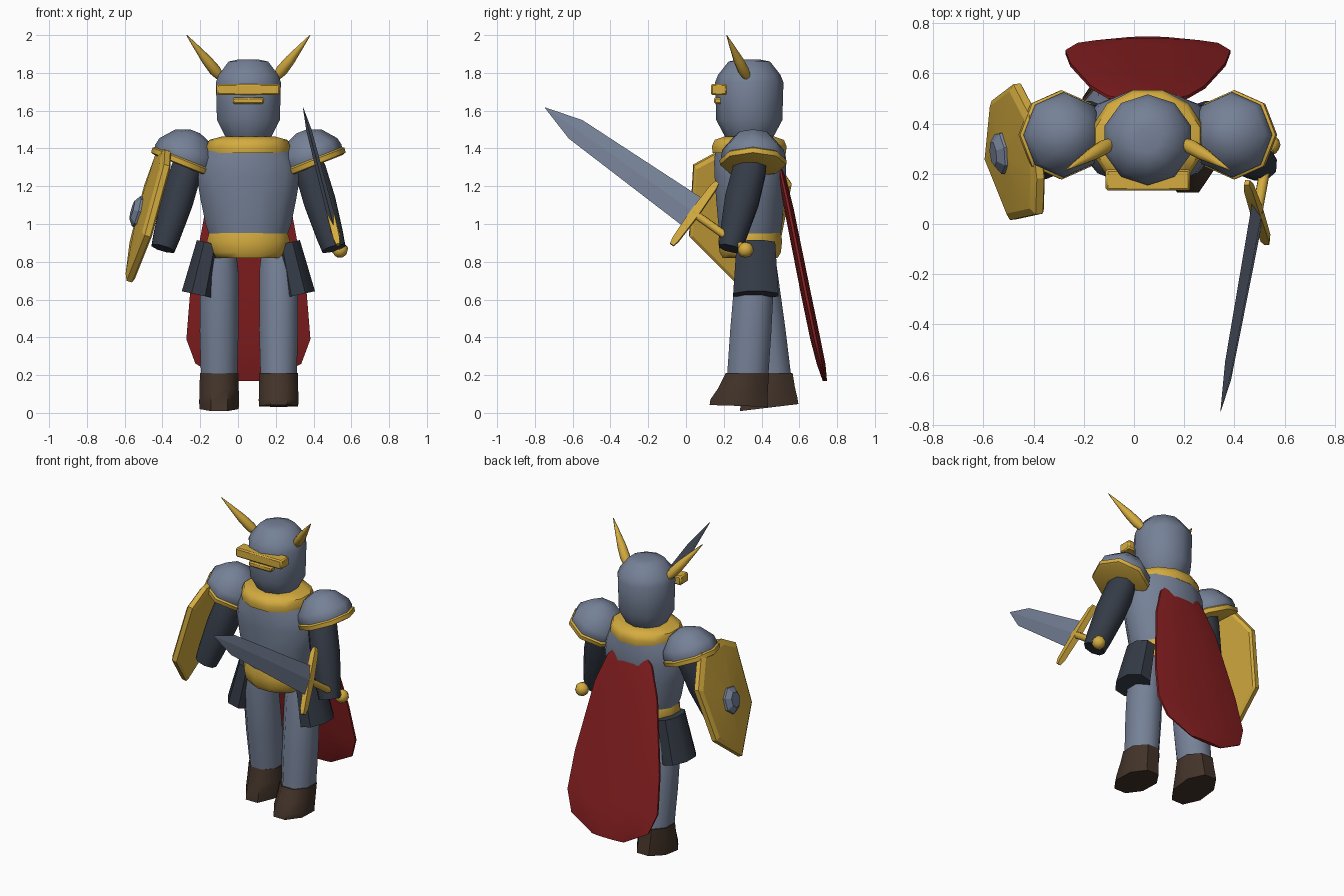
import bpy, bmesh, math
from mathutils import Vector, Matrix

if "Cube" in bpy.data.objects:
    bpy.data.objects.remove(bpy.data.objects["Cube"], do_unlink=True)

CX, CY = 0.055, 0.34  # body axis


def material(name, r, g, b):
    m = bpy.data.materials.new(name)
    m.use_nodes = True
    m.diffuse_color = (r, g, b, 1)
    m.node_tree.nodes["Principled BSDF"].inputs["Base Color"].default_value = (r, g, b, 1)
    return m


steel = material("steel blue", 0.18, 0.22, 0.31)
gold = material("gold", 0.66, 0.41, 0.05)
navy = material("dark navy", 0.035, 0.044, 0.062)
red = material("cape red", 0.25, 0.014, 0.015)
brown = material("boot brown", 0.055, 0.033, 0.022)


def ngon(sides, phase=0.0):
    return [(math.cos(a), math.sin(a)) for a in
            (math.tau * (i + phase) / sides for i in range(sides))]


def frame(origin, axis, hint=(0, 1, 0)):
    """Matrix whose z follows axis and whose y leans to hint."""
    z = Vector(axis).normalized()
    x = Vector(hint).cross(z).normalized()
    m = Matrix((x, z.cross(x), z)).transposed().to_4x4()
    m.translation = Vector(origin)
    return m


def loft(name, mat, layers, outline=None, matrix=Matrix(), angle=50):
    """Skin layers of (x, y, z, x scale, y scale, slope along y)."""
    outline = outline or ngon(10, 0.5)
    bm = bmesh.new()
    rings = []
    for x, y, z, sx, sy, *slope in layers:
        k = slope[0] if slope else 0
        rings.append([bm.verts.new(matrix @ Vector((x + u * sx, y + v * sy, z + k * v * sy)))
                      for u, v in outline])
    n = len(outline)
    for a, b in zip(rings, rings[1:]):
        for i in range(n):
            j = (i + 1) % n
            bm.faces.new((a[i], a[j], b[j], b[i]))
    bm.faces.new(rings[0][::-1])
    bm.faces.new(rings[-1])
    bmesh.ops.recalc_face_normals(bm, faces=bm.faces)
    mesh = bpy.data.meshes.new(name)
    bm.to_mesh(mesh)
    bm.free()
    mesh.materials.append(mat)
    for p in mesh.polygons:
        p.use_smooth = True
    mesh.set_sharp_from_angle(angle=math.radians(angle))
    ob = bpy.data.objects.new(name, mesh)
    bpy.context.collection.objects.link(ob)
    return ob


def limb(name, mat, start, end, profile, outline=None, hint=(0, 1, 0)):
    """Tapered limb; profile holds (fraction along, x radius, y radius)."""
    d = Vector(end) - Vector(start)
    return loft(name, mat, [(0, 0, t * d.length, rx, ry) for t, rx, ry in profile],
                outline, frame(start, d, hint))


def stack(name, mat, profile, y=CY, outline=None):
    """Upright body part on the body axis; profile holds (z, x radius, y radius)."""
    return loft(name, mat, [(CX, y, z, rx, ry) for z, rx, ry in profile], outline)


def bar(name, mat, w, d, h, centre):
    ob = loft(name, mat, [(0, 0, -h / 2, w / 2, d / 2), (0, 0, h / 2, w / 2, d / 2)],
              [(-1, -1), (1, -1), (1, 1), (-1, 1)], Matrix.Translation(centre), 30)
    bevel = ob.modifiers.new("soft edge", "BEVEL")
    bevel.width = 0.008
    bevel.segments = 1


# Head
head_outline = ngon(10, 0.5)
stack("helmet", steel, [(1.45, 0.12, 0.12), (1.475, 0.135, 0.135), (1.55, 0.175, 0.175),
                        (1.75, 0.181, 0.181), (1.79, 0.165, 0.165), (1.86, 0.11, 0.11),
                        (1.872, 0.05, 0.05)], 0.335, head_outline)
bar("visor_brow", gold, 0.335, 0.085, 0.06, (CX, 0.175, 1.712))
bar("visor_lower", gold, 0.165, 0.06, 0.034, (CX, 0.178, 1.653))

# Body
body_outline = ngon(12, 0.5)
stack("collar", gold, [(1.375, 0.225, 0.2), (1.41, 0.23, 0.205), (1.445, 0.215, 0.19),
                       (1.462, 0.15, 0.14)], 0.335, body_outline)
stack("torso", steel, [(0.93, 0.21, 0.165), (1.0, 0.235, 0.175), (1.13, 0.262, 0.187),
                       (1.25, 0.283, 0.195), (1.33, 0.265, 0.198), (1.4, 0.225, 0.19)],
      CY, body_outline)
stack("belt", gold, [(0.82, 0.185, 0.15), (0.85, 0.215, 0.168), (0.91, 0.228, 0.175),
                     (0.955, 0.215, 0.168)], CY, body_outline)

# Cape
loft("cape", red, [(CX, y, z, w, t) for y, z, w, t in [
    (0.5, 1.31, 0.12, 0.012), (0.505, 1.26, 0.165, 0.022), (0.545, 1.08, 0.235, 0.026),
    (0.635, 0.63, 0.32, 0.028), (0.685, 0.39, 0.34, 0.028), (0.715, 0.26, 0.29, 0.024),
    (0.735, 0.17, 0.12, 0.012)]], ngon(12, 0.5))

# Mirrored parts: horns, shoulders, arms, hip guards
for s, side in ((1, "left"), (-1, "right")):
    limb(side + "_horn", gold, (CX + s * 0.15, 0.32, 1.78), (CX + s * 0.327, 0.215, 2.0),
         [(0, 0.022, 0.022), (0.15, 0.031, 0.031), (0.4, 0.027, 0.027),
          (0.75, 0.013, 0.013), (1, 0.002, 0.002)], ngon(8))
    shoulder = frame((CX + s * 0.348, 0.355, 1.325), (-s * 0.37, 0, 0.93))
    loft(side + "_pauldron", steel, [(0, 0, h, r, r) for h, r in [
        (0, 0.163), (0.035, 0.17), (0.075, 0.162), (0.15, 0.1), (0.178, 0.03)]],
        ngon(8), shoulder)
    loft(side + "_pauldron_rim", gold, [(0, 0, h, r, r) for h, r in [
        (-0.018, 0.155), (-0.012, 0.175), (0.014, 0.178), (0.024, 0.165)]],
        ngon(8), shoulder)
    limb(side + "_arm", navy, (CX + s * 0.3, 0.36, 1.38), (CX + s * 0.452, 0.232, 0.87),
         [(0, 0.07, 0.08), (0.2, 0.09, 0.095), (0.5, 0.092, 0.098),
          (0.85, 0.078, 0.077), (1, 0.068, 0.065)], ngon(8, 0.5))
    limb(side + "_hip_guard", navy, (CX + s * 0.205, 0.37, 0.9), (CX + s * 0.265, 0.37, 0.625),
         [(0, 0.075, 0.11), (1, 0.097, 0.13)], ngon(8, 0.5))

# Legs in a striding pose: hip, ankle, sole centre, sole slope
for side, x, hip_y, ankle_y, sole_y, sole_z, slope in (
        ("left", 0.215, 0.37, 0.325, 0.28, 0.037, -0.03),
        ("right", -0.1, 0.37, 0.45, 0.44, 0.028, 0.12)):
    limb(side + "_leg", steel, (x, hip_y, 0.83), (x, ankle_y, 0.17),
         [(0, 0.1, 0.1), (0.12, 0.11, 0.112), (0.6, 0.111, 0.118), (1, 0.103, 0.118)],
         ngon(8, 0.5))
    loft(side + "_boot", brown, [
        (x, sole_y, sole_z, 0.112, 0.168, slope),
        (x, sole_y, sole_z + 0.03, 0.114, 0.163, slope),
        (x, (sole_y + ankle_y) / 2, 0.13, 0.112, 0.142, slope / 2),
        (x, ankle_y, 0.21, 0.11, 0.124, 0)], ngon(8, 0.5))

# Sword
grip_point = Vector((0.49, 0.045, 1.055))
reach = Vector((-0.145, -0.79, 0.56))
across = Vector((-0.08, 0.24, 0.33))
sword = frame(grip_point, reach, across)
loft("sword_blade", steel, [(0, 0, h, t, w) for h, t, w in [
    (0, 0.02, 0.092), (0.78, 0.014, 0.062), (0.98, 0.001, 0.002)]], ngon(4), sword, 20)
limb("sword_guard", gold, grip_point - across / 2, grip_point + across / 2,
     [(0, 0.014, 0.016), (0.08, 0.024, 0.026), (0.5, 0.028, 0.034),
      (0.92, 0.024, 0.026), (1, 0.014, 0.016)], ngon(4, 0.5), reach)
loft("sword_grip", gold, [(0, 0, -0.33, 0.022, 0.022), (0, 0, 0, 0.022, 0.022)],
     ngon(8), sword)
loft("sword_pommel", gold, [(0, 0, h, r, r) for h, r in [
    (-0.375, 0.015), (-0.36, 0.035), (-0.335, 0.045), (-0.31, 0.035), (-0.295, 0.015)]],
    ngon(8), sword)

# Shield with raised face and boss
shield = frame((-0.475, 0.29, 1.05), (-1, -0.12, 0.28), (0, 0, 1))
rim = [(0.12, 0.35), (0.26, 0.27), (0.27, -0.12), (0.02, -0.37),
       (-0.21, -0.18), (-0.265, 0.17), (-0.13, 0.36)]
loft("shield", gold, [(0, 0, h, k, k) for h, k in [
    (-0.02, 0.94), (-0.01, 1), (0.02, 1), (0.035, 0.9), (0.058, 0.1)]], rim, shield, 15)
loft("shield_boss", steel, [(0, 0, h, k, k) for h, k in [
    (0.02, 0.09), (0.065, 0.085), (0.09, 0.05)]], ngon(7), shield, 25)
